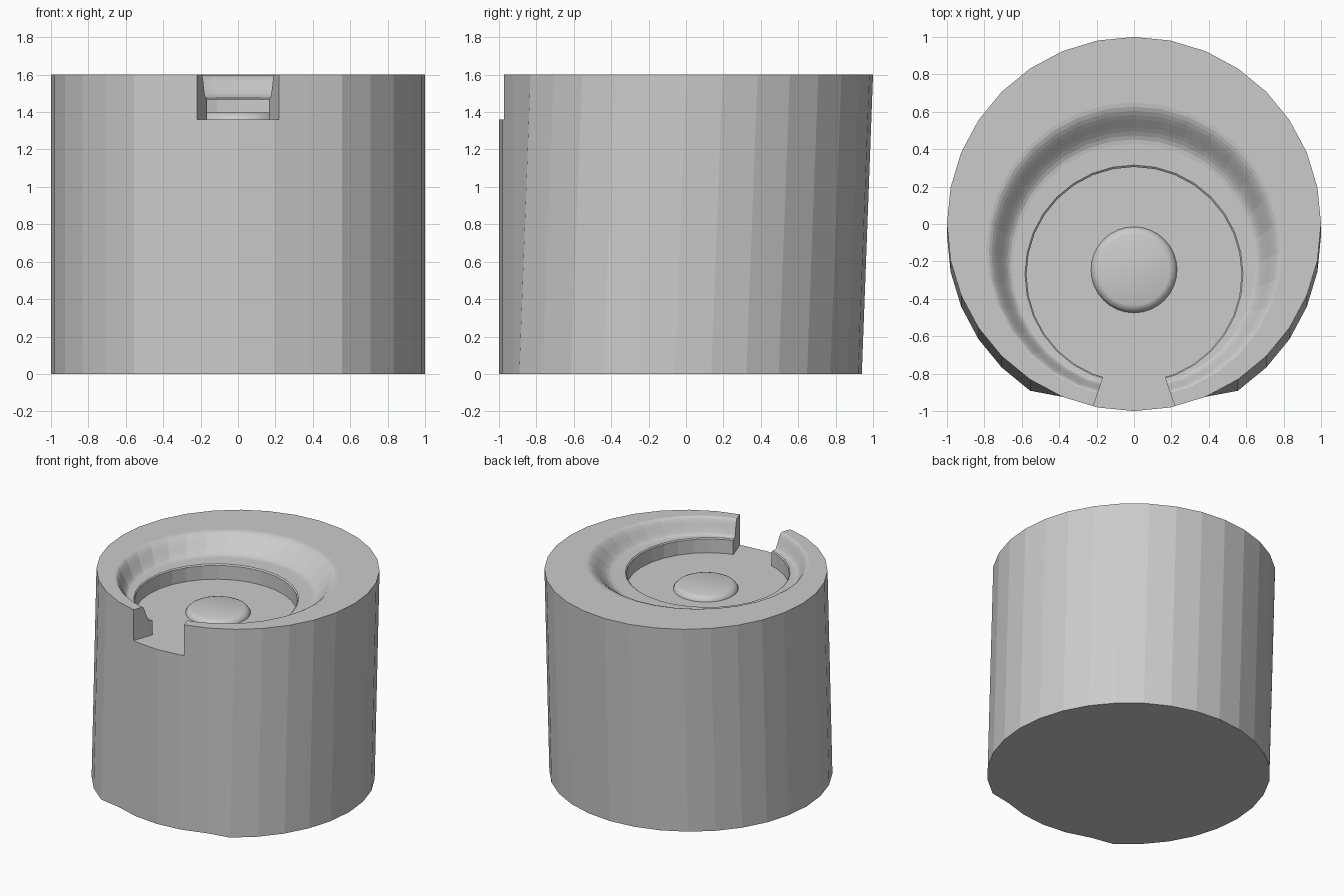
import bpy, bmesh
from math import sin, cos, pi

if "Cube" in bpy.data.objects:
    bpy.data.objects.remove(bpy.data.objects["Cube"])

FLOOR = 1.36


def loft(name, rings):
    """Closed solid skinned through stacked rings of points."""
    bm = bmesh.new()
    loops = [[bm.verts.new(p) for p in r] for r in rings]
    n = len(loops[0])
    for a, b in zip(loops, loops[1:]):
        for i in range(n):
            j = (i + 1) % n
            bm.faces.new((a[i], a[j], b[j], b[i]))
    bm.faces.new(loops[0][::-1])
    bm.faces.new(loops[-1])
    bmesh.ops.recalc_face_normals(bm, faces=bm.faces)
    me = bpy.data.meshes.new(name)
    bm.to_mesh(me)
    bm.free()
    ob = bpy.data.objects.new(name, me)
    bpy.context.collection.objects.link(ob)
    return ob


def ring(cy, r, z, n=32):
    return [(r * sin(2 * pi * i / n), cy - r * cos(2 * pi * i / n), z) for i in range(n)]


def subtract(target, cutter):
    m = target.modifiers.new(cutter.name, 'BOOLEAN')
    m.operation = 'DIFFERENCE'
    m.solver = 'EXACT'
    m.object = cutter
    cutter.hide_render = True
    cutter.hide_set(True)


# Body: the base is shifted forward except for the few front corners
top = ring(0, 1, 1.6)
base = [(x, y - (0.06 if i not in (0, 1, 2, 30, 31) else 0), 0)
        for i, (x, y, z) in enumerate(top)]
body = loft("body", [base, top])

# Off-centre bowl: straight wall, narrow ledge, then an S-curved slope to the rim
bowl = [ring(-0.27, 0.575, FLOOR), ring(-0.27, 0.575, 1.468),
        ring(-0.268, 0.583, 1.476)]
STEPS = 10
for k in range(STEPS + 1):
    t = k / STEPS
    s = 1.478 + 0.122 * (1 - cos(pi * t)) / 2
    bowl.append(ring(-0.22 + 0.08 * t, 0.65 + 0.14 * t, s))
bowl += [ring(-0.138, 0.81, 1.603), ring(-0.138, 0.81, 1.7)]
subtract(body, loft("bowl_cutter", bowl))

# Notch through the front rim, flush with the bowl floor
plan = [(0.16, -0.80), (0.175, -0.85), (0.255, -1.08)]
outline = plan + [(-x, y) for x, y in reversed(plan)]
subtract(body, loft("notch_cutter", [[(x, y, z) for x, y in outline]
                                     for z in (FLOOR, 1.7)]))

# Low raised button with a rounded edge on the bowl floor
button = loft("button", [ring(-0.245, r, z) for r, z in
                         ((0.23, 1.35), (0.23, FLOOR), (0.222, 1.376),
                          (0.208, 1.39), (0.19, 1.397))])
for f in button.data.polygons:
    f.use_smooth = True
